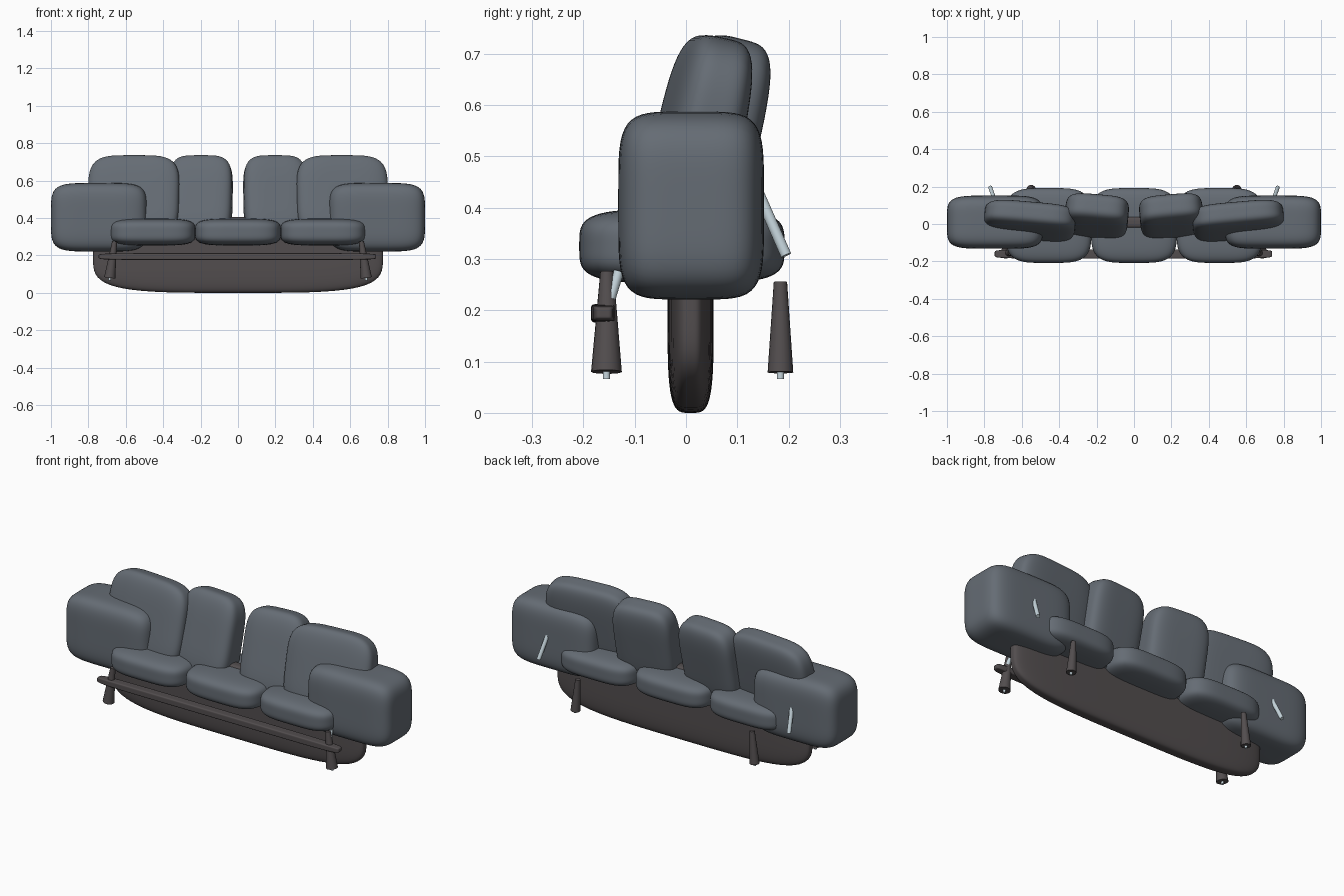
import bpy, bmesh
from math import radians
from mathutils import Vector, Euler

if "Cube" in bpy.data.objects:
    bpy.data.objects.remove(bpy.data.objects["Cube"])


def material(name, rgb):
    m = bpy.data.materials.new(name)
    m.diffuse_color = (*rgb, 1)
    m.use_nodes = True
    m.node_tree.nodes["Principled BSDF"].inputs["Base Color"].default_value = m.diffuse_color
    return m


FABRIC = material("blue_grey_fabric", (0.13, 0.15, 0.175))
FRAME = material("dark_frame", (0.085, 0.075, 0.077))
METAL = material("pale_metal", (0.55, 0.65, 0.70))


def finish(bm, name, mat, angle):
    me = bpy.data.meshes.new(name)
    bmesh.ops.recalc_face_normals(bm, faces=bm.faces)
    bm.to_mesh(me)
    bm.free()
    ob = bpy.data.objects.new(name, me)
    bpy.context.collection.objects.link(ob)
    me.materials.append(mat)
    bpy.ops.object.select_all(action='DESELECT')
    ob.select_set(True)
    bpy.context.view_layer.objects.active = ob
    bpy.ops.object.shade_smooth_by_angle(angle=radians(angle))
    return ob


def pillow(name, centre, half, n=4.0, rot=(0, 0, 0), mat=FABRIC, taper=0.0):
    """Soft rounded block: a cube grid pushed onto a super-ellipsoid."""
    bm = bmesh.new()
    bmesh.ops.create_cube(bm, size=2)
    bmesh.ops.subdivide_edges(bm, edges=bm.edges[:], cuts=19, use_grid_fill=True)
    turn = Euler([radians(a) for a in rot]).to_matrix()
    for v in bm.verts:
        p = v.co / sum(abs(c) ** n for c in v.co) ** (1 / n)
        p.y *= 1 - taper * p.z
        p = Vector((p.x * half[0], p.y * half[1], p.z * half[2]))
        v.co = turn @ p + Vector(centre)
    return finish(bm, name, mat, 60)


def rod(name, a, b, r1, r2, mat, sides=16):
    """Straight or tapered round bar from a to b."""
    a, b = Vector(a), Vector(b)
    bm = bmesh.new()
    bmesh.ops.create_cone(bm, cap_ends=True, segments=sides, radius1=r1,
                          radius2=r2, depth=(b - a).length)
    turn = (b - a).to_track_quat('Z', 'Y').to_matrix()
    for v in bm.verts:
        v.co = turn @ v.co + (a + b) / 2
    return finish(bm, name, mat, 40)


# Central keel-like base and front rail
pillow("base", (0, 0.009, 0.203), (0.775, 0.045, 0.203), 4, mat=FRAME)
pillow("front_rail", (-0.003, -0.16, 0.194), (0.742, 0.025, 0.018), 7, mat=FRAME)

# Three seat cushions
for i, side in enumerate(("left", "middle", "right")):
    pillow(side + "_seat_cushion", ((i - 1) * 0.457, -0.008, 0.325),
           (0.23, 0.2, 0.072), 4)

for s, side in ((-1, "left"), (1, "right")):
    # Armrest
    pillow(side + "_armrest", (s * 0.743, 0.01, 0.404), (0.257, 0.142, 0.183), 5)
    # Back cushions, leaning back and toed in
    pillow(side + "_outer_back_cushion", (s * 0.557, 0.02, 0.51),
           (0.245, 0.076, 0.226), 4.2, (-12, 0, s * 5), taper=0.08)
    pillow(side + "_inner_back_cushion", (s * 0.20, 0.047, 0.508),
           (0.17, 0.084, 0.228), 4.2, (-14, 0, s * 5), taper=0.08)
    # Front leg, splayed outward, with foot peg
    rod(side + "_front_leg", (s * 0.686, -0.155, 0.08), (s * 0.66, -0.154, 0.275),
        0.03, 0.013, FRAME)
    rod(side + "_front_foot", (s * 0.687, -0.155, 0.066), (s * 0.686, -0.155, 0.085),
        0.007, 0.007, METAL)
    # Back leg with foot peg
    rod(side + "_back_leg", (s * 0.55, 0.184, 0.079), (s * 0.535, 0.184, 0.255),
        0.025, 0.013, FRAME)
    rod(side + "_back_foot", (s * 0.551, 0.184, 0.066), (s * 0.55, 0.184, 0.085),
        0.007, 0.007, METAL)
    # Pale struts at front and back
    rod(side + "_front_strut", (s * 0.672, -0.147, 0.223), (s * 0.662, -0.131, 0.275),
        0.010, 0.010, METAL, 10)
    rod(side + "_back_strut", (s * 0.768, 0.195, 0.307), (s * 0.75, 0.143, 0.425),
        0.011, 0.011, METAL, 10)
